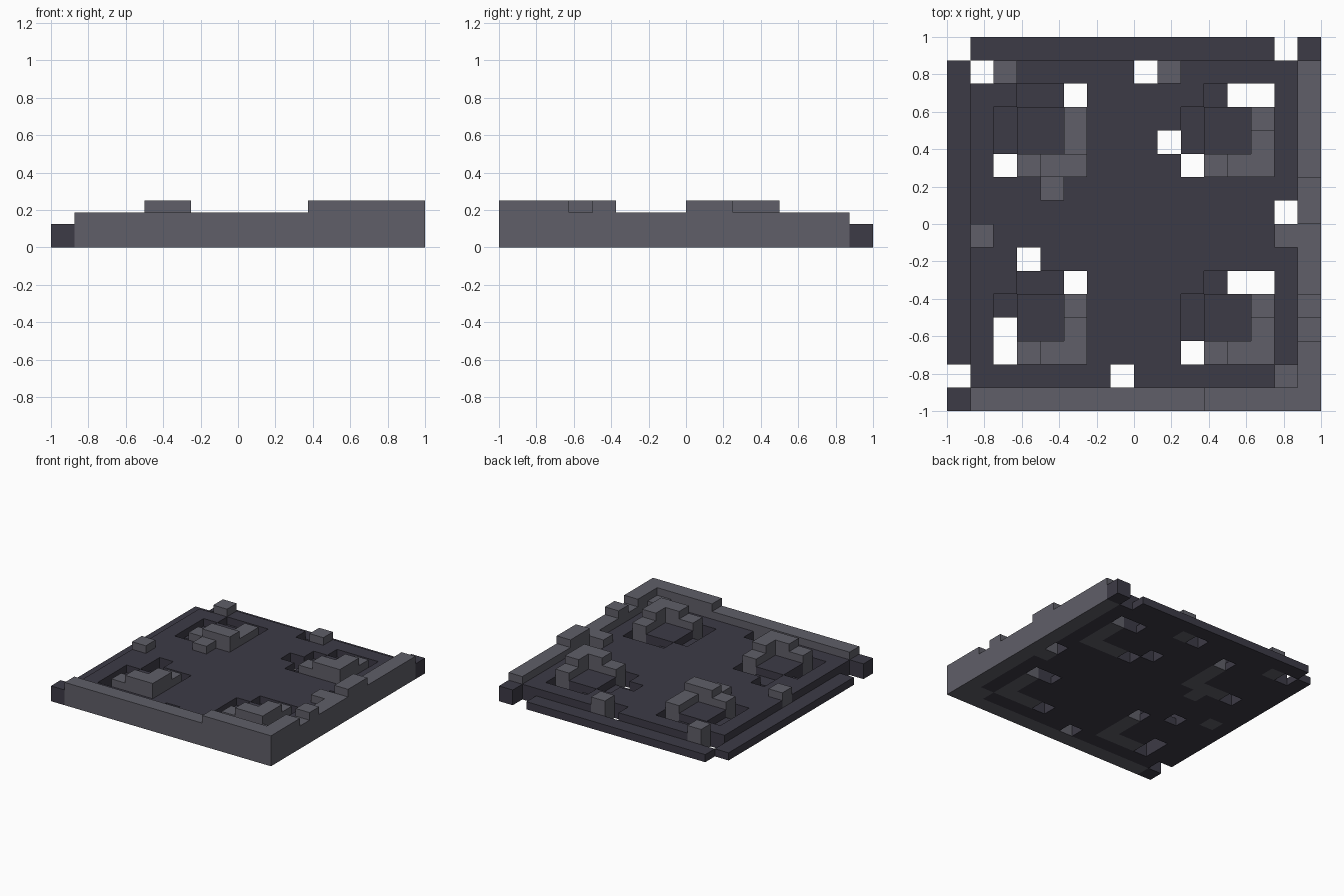
import bpy
import bmesh

cube = bpy.data.objects.get("Cube")
if cube:
    bpy.data.objects.remove(cube, do_unlink=True)

CELL = 0.125   # tile is a 16 x 16 grid of square cells
STEP = 0.0625  # height of one layer

# Plan of the tile, back row first; dots are open holes
PLAN = [
    ".rrrrrrrrrrrrr.c",
    "r.o#####.o#####w",
    "r##pp.#####p..#w",
    "r#p##s####p##s#w",
    "r#p##s###.p##S#w",
    "r#.sSS####.sSS#w",
    "r###o##########W",
    "r#############.W",
    "ro############ow",
    "r##.###########w",
    "r##pp.#####p..#w",
    "r#p##s####p##s#W",
    "r#.##S####p##S#w",
    "r#.sSS####.sSS#W",
    ".######.######oW",
    "cwwwwwwwwwwWWWWW",
]
LAYERS = {".": 0, "r": 1, "p": 1, "c": 2, "#": 2, "o": 3, "s": 3, "w": 3, "S": 4, "W": 4}


def make_material(name, color):
    mat = bpy.data.materials.new(name)
    mat.use_nodes = True
    mat.diffuse_color = color
    bsdf = mat.node_tree.nodes["Principled BSDF"]
    bsdf.inputs["Base Color"].default_value = color
    bsdf.inputs["Roughness"].default_value = 0.9
    return mat


def height(col, row):
    if 0 <= row < len(PLAN) and 0 <= col < len(PLAN[row]):
        return LAYERS[PLAN[row][col]] * STEP
    return 0.0


def build_part(name, symbols, mat):
    """Raise every cell marked with one of the symbols, keeping only exposed faces."""
    bm = bmesh.new()

    def face(*points):
        bm.faces.new([bm.verts.new(p) for p in points])

    for row, line in enumerate(PLAN):
        for col, symbol in enumerate(line):
            if symbol not in symbols:
                continue
            top = height(col, row)
            x0, y1 = -1 + col * CELL, 1 - row * CELL
            x1, y0 = x0 + CELL, y1 - CELL
            ring = [(x0, y0), (x1, y0), (x1, y1), (x0, y1)]
            face(*[(x, y, top) for x, y in ring])
            face(*[(x, y, 0) for x, y in reversed(ring)])
            # Side walls: front, right, back, left
            for i, (dc, dr) in enumerate([(0, 1), (1, 0), (0, -1), (-1, 0)]):
                low = height(col + dc, row + dr)
                if low < top:
                    a, b = ring[i], ring[(i + 1) % 4]
                    face((*a, low), (*b, low), (*b, top), (*a, top))
    bmesh.ops.remove_doubles(bm, verts=bm.verts, dist=0.0001)
    mesh = bpy.data.meshes.new(name)
    bm.to_mesh(mesh)
    bm.free()
    mesh.materials.append(mat)
    bpy.context.collection.objects.link(bpy.data.objects.new(name, mesh))


dark = make_material("dark_slate", (0.046, 0.043, 0.061, 1))
light = make_material("light_slate", (0.116, 0.114, 0.138, 1))

# Dark base pieces
build_part("floor_plate", "#", dark)
build_part("low_rim", "r", dark)
build_part("corner_blocks", "c", dark)
build_part("recesses", "p", dark)

# Light raised pieces
build_part("border_wall", "wW", light)
build_part("stud_ridges", "sS", light)
build_part("small_posts", "o", light)
